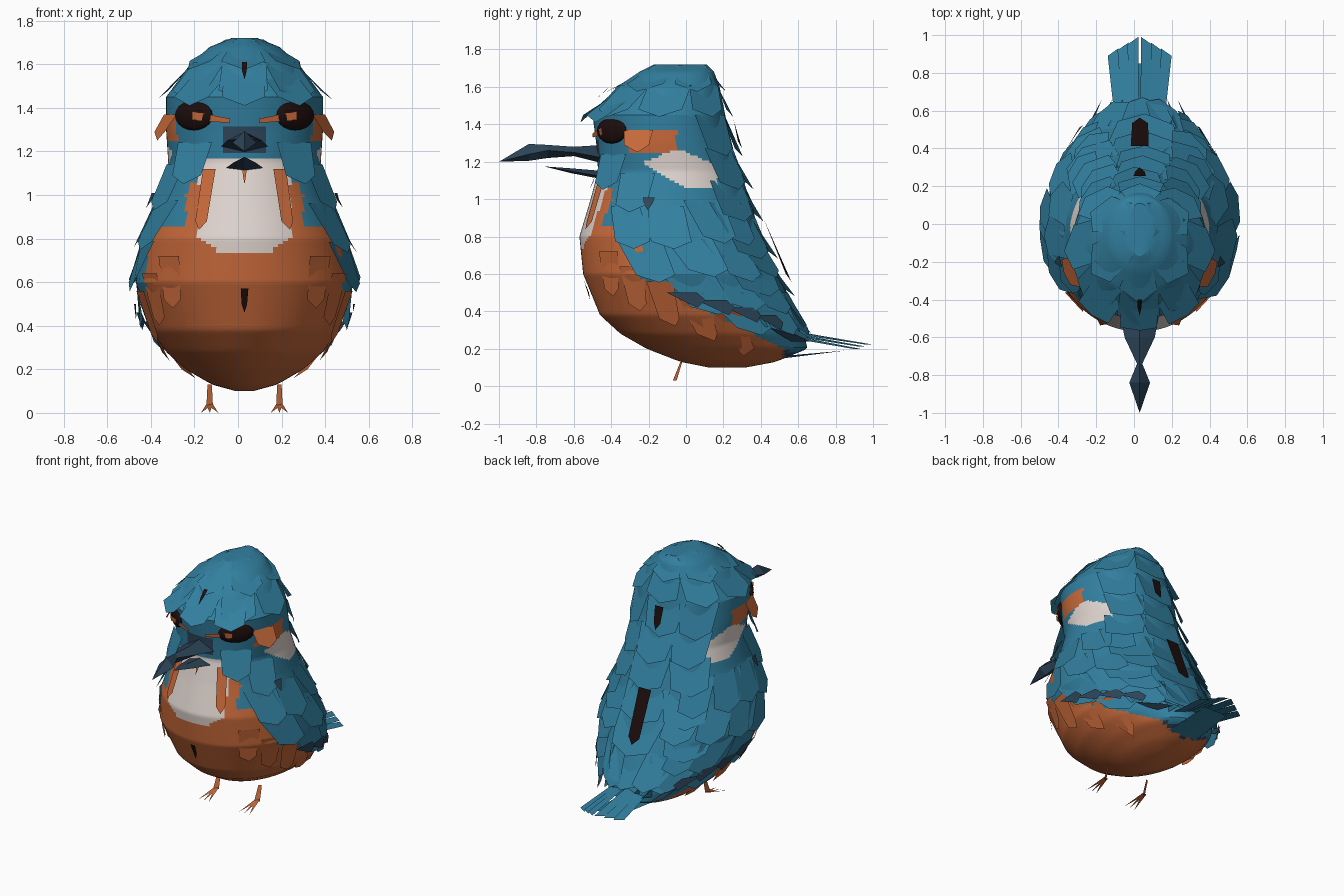
import bpy, math, random
from mathutils import Vector

random.seed(4)
if "Cube" in bpy.data.objects:
    bpy.data.objects.remove(bpy.data.objects["Cube"])

CX = 0.03
COLOURS = {"teal": (0.032, 0.215, 0.35), "orange": (0.57, 0.14, 0.042), "cream": (0.74, 0.66, 0.62),
           "dark_brown": (0.012, 0.004, 0.004), "navy": (0.026, 0.06, 0.10)}
NAMES = list(COLOURS)
MATS = []
for n, c in COLOURS.items():
    m = bpy.data.materials.new(n)
    m.use_nodes = True
    m.diffuse_color = (*c, 1)
    b = m.node_tree.nodes["Principled BSDF"]
    b.inputs["Base Color"].default_value = (*c, 1)
    b.inputs["Roughness"].default_value = 0.8
    MATS.append(m)

# body profile: height, front y, back y, half width
PROFILE = [(0.10, 0.12, 0.32, 0.04), (0.13, -0.03, 0.48, 0.15), (0.20, -0.21, 0.65, 0.27),
           (0.28, -0.35, 0.63, 0.36), (0.38, -0.46, 0.59, 0.43), (0.60, -0.55, 0.49, 0.50),
           (0.80, -0.57, 0.40, 0.46), (1.0, -0.51, 0.34, 0.39), (1.15, -0.47, 0.29, 0.35),
           (1.3, -0.48, 0.24, 0.36), (1.45, -0.50, 0.21, 0.36), (1.6, -0.37, 0.18, 0.25),
           (1.68, -0.25, 0.15, 0.16), (1.72, -0.17, 0.11, 0.06)]


def surf(deg, z, lift=0.0):
    """Point on the body skin; angle 0 is the front, 90 the bird's left."""
    z = min(max(z, PROFILE[0][0]), PROFILE[-1][0])
    for p, q in zip(PROFILE, PROFILE[1:]):
        if z <= q[0]:
            break
    t = (z - p[0]) / (q[0] - p[0])
    f, k, w = (p[i] + (q[i] - p[i]) * t for i in (1, 2, 3))
    s, c = math.sin(math.radians(deg)), math.cos(math.radians(deg))
    # slightly squarer across the back
    e = 1.0 if c > 0 else 0.94
    s, c = math.copysign(abs(s) ** e, s), math.copysign(abs(c) ** e, c)
    return Vector((CX + (w + lift) * s, (f + k) / 2 - ((k - f) / 2 + lift) * c, z))


def paint(c):
    """Plumage colour at a point."""
    x, y, z = abs(c.x - CX), c.y, c.z
    if z > 1.0:
        if y < -0.2 and x < 0.21 and z < 1.16:
            return "cream"
        low = max(1.06, 1.17 - 0.55 * (y + 0.2))
        if -0.22 < y < 0.17 and low < z < 1.27 - 0.4 * abs(y + 0.05) and x > 0.2:
            return "cream"
        if -0.3 < y < -0.05 and 1.25 < z < 1.37 and x > 0.2:
            return "orange"
        if y < -0.4 and 1.2 < z < 1.31 and x < 0.10:
            return "navy"
        return "orange" if y < -0.3 and x < 0.25 and z < 1.06 else "teal"
    if y < 0 and x < 0.21 and z > 0.73 + 0.6 * max(0, x - 0.1):
        return "cream"
    if z > 0.86:
        return "orange" if y < -0.2 and x < 0.27 else "teal"
    if z > 0.58:
        return "orange" if y < -0.24 else "teal"
    if z < 0.56 - 0.5 * (y + 0.2):
        return "orange" if y < 0.52 else "navy"
    return "teal"


def build(name, verts, faces, colours, smooth=False):
    me = bpy.data.meshes.new(name)
    me.from_pydata(verts, [], faces)
    for m in MATS:
        me.materials.append(m)
    for poly in me.polygons:
        col = colours[poly.index] if colours else paint(poly.center)
        poly.material_index = NAMES.index(col)
        poly.use_smooth = smooth
    me.update()
    ob = bpy.data.objects.new(name, me)
    bpy.context.collection.objects.link(ob)
    return ob


# body and head as one loft, with the plumage painted by region
SEG, ROWS = 112, 120
verts, faces = [], []
z0, z1 = PROFILE[0][0], PROFILE[-1][0]
for i in range(ROWS + 1):
    for j in range(SEG):
        verts.append(surf(360 * j / SEG, z0 + (z1 - z0) * i / ROWS))
for i in range(ROWS):
    for j in range(SEG):
        k = (j + 1) % SEG
        faces.append((i * SEG + j, i * SEG + k, (i + 1) * SEG + k, (i + 1) * SEG + j))
faces += [tuple(reversed(range(SEG))), tuple(range(ROWS * SEG, (ROWS + 1) * SEG))]
body = build("body", verts, faces, None, True)
bpy.context.view_layer.objects.active = body
body.select_set(True)
bpy.ops.object.shade_smooth_by_angle(angle=math.radians(25))


class Plumage:
    """Collects flat pointed feathers lying over the skin."""

    def __init__(self, name):
        self.name, self.v, self.f, self.c = name, [], [], []

    def add(self, points, colour):
        n = len(self.v)
        self.v += [Vector(p) for p in points]
        self.f.append(tuple(range(n, n + len(points))))
        self.c.append(colour)

    def feather(self, deg, z, width, length, lift, colour, sweep=0.0, base=0.012):
        low = z - length
        self.add([surf(deg + width, z, base), surf(deg - width, z, base),
                  surf(deg - width * 0.8 + sweep, low, lift), surf(deg + sweep, low - 0.04, lift + 0.01),
                  surf(deg + width * 0.7 + sweep, low, lift)], colour)

    def done(self):
        build(self.name, self.v, self.f, self.c)


# folded wings: overlapping rows of feathers on each side
for side, label in ((1, "left"), (-1, "right")):
    wing = Plumage(label + "_wing")
    for z, start, count in [(0.98, 62, 4), (0.80, 72, 4), (0.63, 90, 3), (0.50, 108, 3)]:
        for i in range(count):
            wing.feather(side * (start + 24 * i + random.uniform(-4, 4)), z + random.uniform(-0.02, 0.02),
                         15, 0.19, 0.03 + 0.01 * random.random(), "teal", side * 7)
    # dark edging along the lower wing
    for i in range(4):
        wing.feather(side * (86 + 14 * i), 0.50 - 0.04 * i, 8, 0.04, 0.045, "navy", side * 5, 0.04)
    # long flight feathers running back to the tail
    for i in range(3):
        s = side * (0.40 - 0.11 * i)
        y = 0.13 + 0.11 * i
        wing.add([(CX + s, y, 0.50), (CX + s * 1.05, y + 0.12, 0.45), (CX + s * 0.5, 0.66, 0.24 + 0.02 * i),
                  (CX + s * 0.6, 0.56, 0.24)], "navy" if i == 0 else "teal")
    wing.done()

    # orange flank feathers in front of the wing edge
    flank = Plumage(label + "_flank_feathers")
    for i in range(5):
        flank.feather(side * (46 + 15 * i), 0.72 - 0.08 * i, 8, 0.20, 0.02, "orange", side * -4)
    flank.done()

    # cheek, ear and neck feathers
    cheek = Plumage(label + "_cheek_feathers")
    cheek.feather(side * 40, 1.24, 16, 0.15, 0.05, "teal")
    cheek.feather(side * 64, 1.14, 15, 0.17, 0.04, "teal")
    cheek.feather(side * 26, 1.12, 5, 0.24, 0.02, "orange")
    cheek.feather(side * 70, 1.37, 13, 0.08, 0.06, "orange")
    cheek.feather(side * 76, 1.01, 4, 0.03, 0.045, "navy", base=0.045)
    # stripe from the bill across the eye
    cheek.add([surf(side * 10, 1.33, 0.02), surf(side * 10, 1.35, 0.02), surf(side * 37, 1.385, 0.04),
               surf(side * 37, 1.345, 0.04)], "orange")
    cheek.done()

    # eye, flattened against the head
    bpy.ops.mesh.primitive_uv_sphere_add(segments=16, ring_count=10, radius=1)
    eye = bpy.context.object
    eye.name = label + "_eye"
    eye.location = surf(side * 41, 1.365, -0.005)
    eye.scale = (0.03, 0.115, 0.068)
    eye.rotation_euler = (0, 0, side * math.radians(-48))
    eye.data.materials.append(MATS[NAMES.index("dark_brown")])
    bpy.ops.object.shade_smooth()

    # foot: short shank and splayed toes
    foot = Plumage(label + "_foot")
    fx = CX + side * 0.16
    foot.add([(fx - 0.01, -0.03, 0.13), (fx + 0.01, -0.02, 0.13), (fx + 0.015, -0.05, 0.03),
              (fx - 0.015, -0.07, 0.03)], "orange")
    for d in (-0.04, 0.0, 0.04):
        foot.add([(fx - 0.015, -0.05, 0.04), (fx + 0.015, -0.05, 0.04), (fx + d, -0.2, 0.0)], "orange")
    foot.done()

# crown: layered shingles, with a brow jutting over the face
crown = Plumage("crown_feathers")
for z, count, length, lift in [(1.715, 6, 0.10, 0.02), (1.61, 8, 0.13, 0.03)]:
    for i in range(count):
        crown.feather(360 * i / count, z, 190 / count, length, lift, "teal")
for deg in (-36, 0, 36):
    crown.feather(deg, 1.53, 18, 0.08, 0.06, "teal")
crown.done()

nape = Plumage("nape_and_back_feathers")
for z in (1.45, 1.27, 1.10, 0.90, 0.70, 0.50):
    for i in range(3):
        nape.feather(142 + 38 * i + random.uniform(-4, 4), z, 21, 0.18, 0.03, "teal")
nape.done()

# shaft marks on crown, breast, throat, nape and back
marks = Plumage("shaft_marks")
for deg, z, width, length, lift, colour in [
        (0, 1.61, 2.5, 0.04, 0.045, "dark_brown"), (0, 0.57, 2, 0.07, 0.01, "dark_brown"),
        (0, 1.12, 1.5, 0.03, 0.01, "orange"), (180, 1.42, 4, 0.11, 0.04, "dark_brown"),
        (180, 0.90, 5, 0.30, 0.045, "dark_brown")]:
    marks.feather(deg, z, width, length, lift, colour, base=lift)
marks.done()

# tail: two fans of flat feathers with a slit between them
tail = Plumage("tail")
for side in (1, -1):
    for i in range(3):
        a, b = 0.005 + 0.035 * i, 0.05 + 0.04 * i
        z = 0.012 * (2 - i)
        tail.add([(CX + side * a * 0.7, 0.52, 0.28 + z), (CX + side * b, 0.54, 0.26 + z),
                  (CX + side * b * 1.3, 0.95 - 0.03 * i, 0.20 + z), (CX + side * a * 1.5, 0.99 - 0.03 * i, 0.20 + z)],
                 "teal")
    tail.add([(CX, 0.45, 0.14), (CX + side * 0.11, 0.5, 0.16), (CX + side * 0.09, 0.85, 0.19),
              (CX, 0.85, 0.19)], "teal")
tail.done()


def bill(name, rings, tip):
    """Ridged bill from diamond rings: y, z, half width, rise, drop."""
    v, f = [], [(3, 2, 1, 0)]
    for y, z, w, up, down in rings:
        v += [(CX - w, y, z), (CX, y, z + up), (CX + w, y, z), (CX, y, z - down)]
    v.append((CX, *tip))
    last = 4 * len(rings) - 4
    for r in range(0, last, 4):
        f += [(r + i, r + (i + 1) % 4, r + 4 + (i + 1) % 4, r + 4 + i) for i in range(4)]
    f += [(last + i, last + (i + 1) % 4, last + 4) for i in range(4)]
    build(name, v, f, ["navy"] * len(f))


# bill: pinched in the middle, with a spear-shaped tip
bill("upper_bill", [(-0.44, 1.22, 0.11, 0.07, 0.03), (-0.60, 1.25, 0.08, 0.03, 0.02),
                    (-0.74, 1.26, 0.014, 0.03, 0.04), (-0.84, 1.24, 0.055, 0.055, 0.035)], (-1.0, 1.2))
bill("lower_bill", [(-0.44, 1.12, 0.09, 0.03, 0.015), (-0.62, 1.15, 0.05, 0.015, 0.01)], (-0.76, 1.175))
